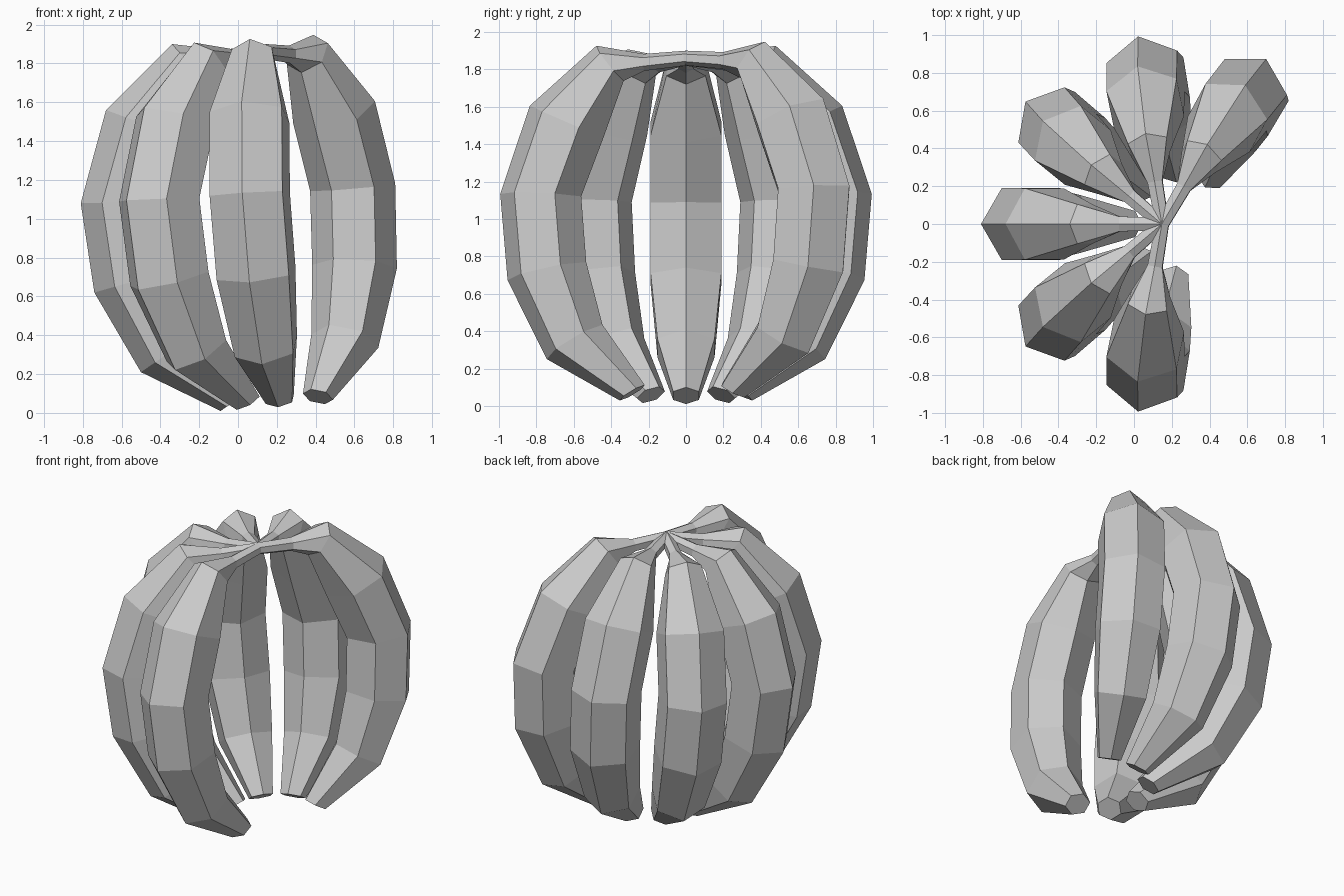
import bpy, bmesh, math
from mathutils import Matrix, Vector

cube = bpy.data.objects.get("Cube")
if cube:
    bpy.data.objects.remove(cube, do_unlink=True)

grey = bpy.data.materials.new("plain_grey")
grey.use_nodes = True
colour = (0.6, 0.6, 0.6, 1)
grey.diffuse_color = colour
grey.node_tree.nodes["Principled BSDF"].inputs["Base Color"].default_value = colour

HUB = Vector((0.15, 0, 1.86))   # point where all the stems meet
SIDES = 6
LEAN = 0.065                    # lean of the whole bunch

# Rings from stem to tip: outer ridge and inner ridge as (distance, height)
RINGS = [
    ((0.00, 1.90), (0.00, 1.82)),
    ((0.23, 1.87), (0.22, 1.78)),
    ((0.49, 1.90), (0.33, 1.72)),
    ((0.83, 1.56), (0.42, 1.41)),
    ((0.96, 1.08), (0.52, 1.09)),
    ((0.89, 0.62), (0.47, 0.74)),
    ((0.65, 0.21), (0.36, 0.41)),
    ((0.24, 0.01), (0.11, 0.10)),
]


def add_segment(name, azimuth):
    """Curved six-sided segment hanging from the hub."""
    bm = bmesh.new()
    loops = []
    for outer, inner in RINGS:
        a = Vector((outer[0], 0, outer[1] - HUB.z))
        b = Vector((inner[0], 0, inner[1] - HUB.z))
        centre, ridge = (a + b) / 2, (a - b) / 2
        side = Vector((0, ridge.length, 0))
        loop = []
        for i in range(SIDES):
            t = math.tau * i / SIDES
            loop.append(bm.verts.new(centre + ridge * math.cos(t) + side * math.sin(t)))
        loops.append(loop)
    for upper, lower in zip(loops, loops[1:]):
        for i in range(SIDES):
            j = (i + 1) % SIDES
            bm.faces.new((upper[i], upper[j], lower[j], lower[i]))
    bm.faces.new(loops[0])
    bm.faces.new(loops[-1])
    bmesh.ops.recalc_face_normals(bm, faces=bm.faces)

    # Swing outward, turn round the hub, then lean with the bunch
    bm.transform(Matrix.Translation(HUB)
                 @ Matrix.Rotation(-LEAN, 4, 'Y')
                 @ Matrix.Rotation(azimuth, 4, 'Z')
                 @ Matrix.Rotation(-LEAN, 4, 'Y'))
    mesh = bpy.data.meshes.new(name)
    bm.to_mesh(mesh)
    bm.free()
    mesh.materials.append(grey)
    obj = bpy.data.objects.new(name, mesh)
    bpy.context.collection.objects.link(obj)


# Nine equal slots, with three left empty
for slot, name in ((3, "back_left_segment"), (5, "back_segment"),
                   (7, "back_right_segment"), (9, "right_segment"),
                   (11, "front_right_segment"), (13, "front_segment")):
    add_segment(name, math.radians(20 * slot))
